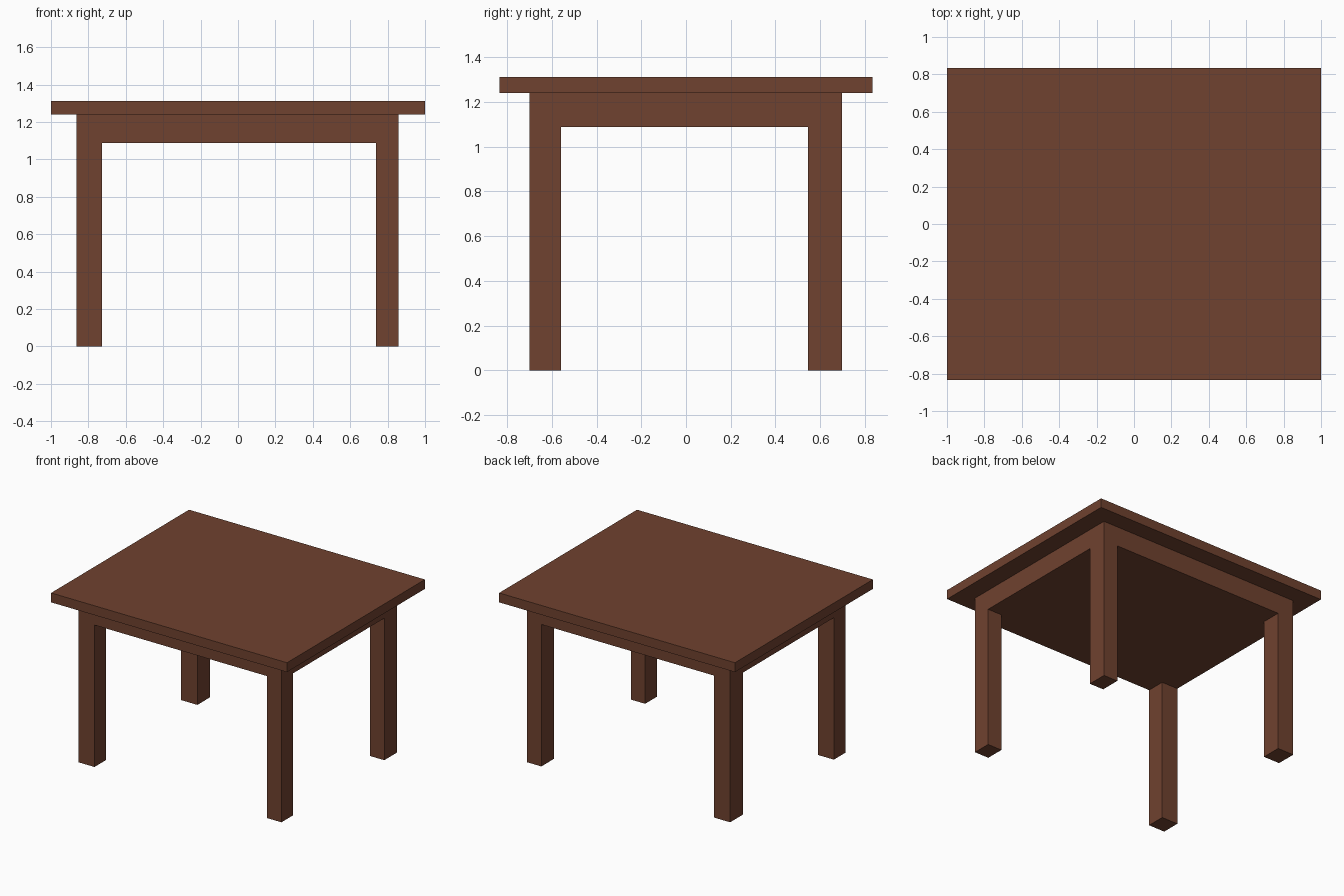
import bpy, bmesh

if "Cube" in bpy.data.objects:
    bpy.data.objects.remove(bpy.data.objects["Cube"])

wood = bpy.data.materials.new("brown wood")
wood.diffuse_color = (0.162, 0.054, 0.029, 1)
wood.use_nodes = True
wood.node_tree.nodes["Principled BSDF"].inputs["Base Color"].default_value = wood.diffuse_color


def finish(bm, name):
    bmesh.ops.recalc_face_normals(bm, faces=bm.faces)
    mesh = bpy.data.meshes.new(name)
    bm.to_mesh(mesh)
    bm.free()
    mesh.materials.append(wood)
    obj = bpy.data.objects.new(name, mesh)
    bpy.context.collection.objects.link(obj)
    return obj


def box(bm, x, y, z):
    """Axis-aligned box from (low, high) pairs."""
    geo = bmesh.ops.create_cube(bm, size=1)
    for v in geo["verts"]:
        v.co = [r[0] if c < 0 else r[1] for c, r in zip(v.co, (x, y, z))]


TOP, SLAB, APRON = 1.312, 1.24, 1.088

# Table top slab
bm = bmesh.new()
box(bm, (-1, 1), (-0.835, 0.835), (SLAB, TOP))
finish(bm, "table_top")

# Solid apron block with the four legs extruded from its corner cells
xs = (-0.863, -0.726, 0.738, 0.859)
ys = (-0.701, -0.559, 0.545, 0.698)
bm = bmesh.new()
box(bm, (xs[0], xs[-1]), (ys[0], ys[-1]), (APRON, SLAB))
for axis, cuts in ((0, xs[1:3]), (1, ys[1:3])):
    for c in cuts:
        co, no = [0, 0, 0], [0, 0, 0]
        co[axis], no[axis] = c, 1
        bmesh.ops.bisect_plane(bm, geom=bm.verts[:] + bm.edges[:] + bm.faces[:],
                               plane_co=co, plane_no=no)
corners = []
for f in bm.faces:
    m = f.calc_center_median()
    if (abs(m.z - APRON) < 1e-4 and not xs[1] < m.x < xs[2]
            and not ys[1] < m.y < ys[2]):
        corners.append(f)
legs = bmesh.ops.extrude_discrete_faces(bm, faces=corners)["faces"]
for f in legs:
    for v in f.verts:
        v.co.z = 0
finish(bm, "apron_and_legs")
